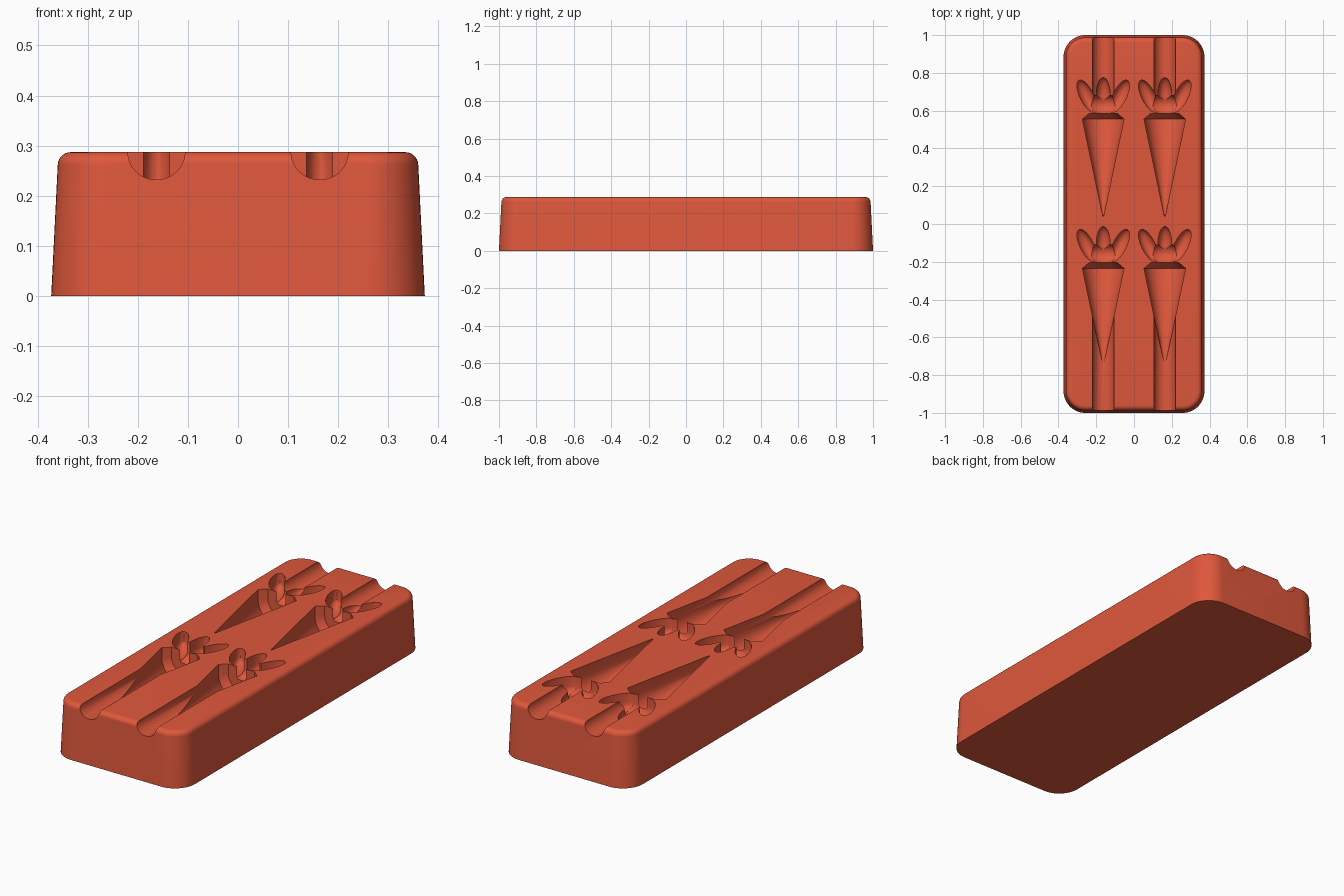
import bpy, bmesh
from math import sin, cos, pi, radians
from mathutils import Matrix, Vector

if "Cube" in bpy.data.objects:
    bpy.data.objects.remove(bpy.data.objects["Cube"], do_unlink=True)

TOP = 0.287       # top face of the block
SINK = 0.05       # depth of the cavities' straight walls
ABOVE = 0.35      # cutters reach past the top
ROW_X = 0.163     # sideways offset of the two rows

clay = bpy.data.materials.new("terracotta red")
clay.use_nodes = True
colour = (0.74, 0.097, 0.045, 1)
clay.diffuse_color = colour
clay.node_tree.nodes["Principled BSDF"].inputs["Base Color"].default_value = colour


def make_object(name, bm):
    bmesh.ops.recalc_face_normals(bm, faces=bm.faces)
    mesh = bpy.data.meshes.new(name)
    bm.to_mesh(mesh)
    bm.free()
    mesh.materials.append(clay)
    obj = bpy.data.objects.new(name, mesh)
    bpy.context.collection.objects.link(obj)
    return obj


def rounded_ring(bm, hx, hy, r, z, steps=12):
    ring = []
    for q, (sx, sy) in enumerate([(1, 1), (-1, 1), (-1, -1), (1, -1)]):
        for i in range(steps + 1):
            a = (q + i / steps) * pi / 2
            ring.append(bm.verts.new((sx * (hx - r) + r * cos(a),
                                      sy * (hy - r) + r * sin(a), z)))
    return ring


# Block: tapered walls, rounded corners and a rounded top edge
bm = bmesh.new()
FILLET = 0.026
levels = [(0, 0)]
for i in range(8):
    a = i / 7 * pi / 2
    levels.append((0.013 + FILLET * (1 - cos(a)), TOP - FILLET + FILLET * sin(a)))
rings = [rounded_ring(bm, 0.373 - d, 1 - d, 0.115 - d, z) for d, z in levels]
for low, high in zip(rings, rings[1:]):
    for i in range(len(low)):
        j = (i + 1) % len(low)
        bm.faces.new((low[i], low[j], high[j], high[i]))
bm.faces.new(rings[0][::-1])
bm.faces.new(rings[-1])
block = make_object("mould_block", bm)


def carve(points):
    """Cut the convex hull of the points out of the block."""
    bm = bmesh.new()
    for p in points:
        bm.verts.new(p)
    bmesh.ops.convex_hull(bm, input=bm.verts)
    loose = [v for v in bm.verts if not v.link_faces]
    bmesh.ops.delete(bm, geom=loose, context='VERTS')
    cutter = make_object("cutter", bm)
    cutter.hide_render = True
    mod = block.modifiers.new("carve", 'BOOLEAN')
    mod.operation, mod.solver, mod.object = 'DIFFERENCE', 'EXACT', cutter
    bpy.context.view_layer.objects.active = block
    bpy.ops.object.modifier_apply(modifier=mod.name)
    bpy.data.objects.remove(cutter, do_unlink=True)


def root_points(x, y):
    """Half cone with straight walls above it, tip towards the front."""
    pts = []
    for dy, r in [(0.04, 0.002), (0.555, 0.11), (0.585, 0.075)]:
        for i in range(25):
            a = pi * i / 24
            pts.append((x + r * cos(a), y + dy, TOP - SINK - r * sin(a)))
        pts += [(x + s * r, y + dy, ABOVE) for s in (-1, 1)]
    return pts


def lobe_points(x, y, rx, ry, rz, tilt):
    """Lower half of an ellipsoid with straight walls above it."""
    turn = Matrix.Rotation(radians(tilt), 3, 'Z')
    pts = []
    for i in range(28):
        a = 2 * pi * i / 28
        rim = turn @ Vector((rx * cos(a), ry * sin(a), 0))
        pts.append((x + rim.x, y + rim.y, ABOVE))
        for k in range(6):
            b = k / 6 * pi / 2
            pts.append((x + rim.x * cos(b), y + rim.y * cos(b),
                        TOP - SINK - rz * sin(b)))
    pts.append((x, y, TOP - SINK - rz))
    return pts


def groove_points(x, y0, y1, r=0.057):
    return [(x + r * cos(a), y, TOP - 0.055 * sin(a) if k not in (0, 24) else z)
            for y in (y0, y1) for k in range(25) for a in [pi * k / 24]
            for z in (TOP, ABOVE)]


# Cavities: two rows of two vegetables with three leaves, plus pouring grooves
for x in (-ROW_X, ROW_X):
    carve(groove_points(x, -1.1, -0.4))
    carve(groove_points(x, 0.64, 1.1))
    for y in (0, -0.79):
        carve(root_points(x, y))
        carve(lobe_points(x, y + 0.635, 0.083, 0.053, 0.05, 0))
        carve(lobe_points(x, y + 0.68, 0.037, 0.097, 0.045, 0))
        for side in (-1, 1):
            carve(lobe_points(x + side * 0.087, y + 0.677, 0.036, 0.093, 0.04, -side * 26))

# Smooth shading with sharp edges kept
bpy.ops.object.select_all(action='DESELECT')
block.select_set(True)
bpy.context.view_layer.objects.active = block
bpy.ops.object.shade_smooth_by_angle(angle=radians(30))
